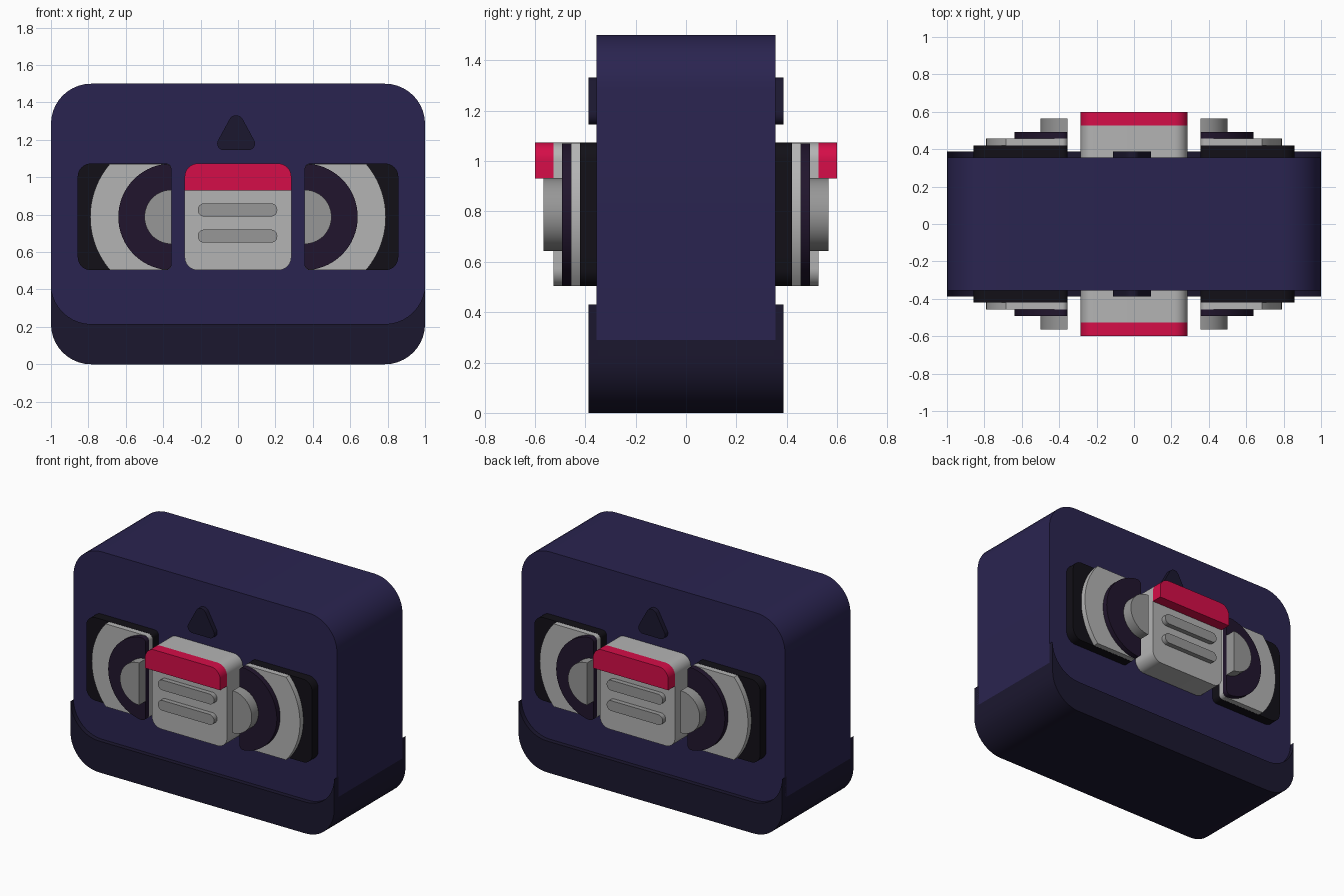
import bpy
import bmesh
from math import sin, cos, tan, asin, radians, pi
from mathutils import Vector

cube = bpy.data.objects.get("Cube")
if cube:
    bpy.data.objects.remove(cube)


def material(name, code):
    """Material from an sRGB hex colour."""
    rgb = [int(code[i:i + 2], 16) / 255 for i in (0, 2, 4)]
    colour = [c / 12.92 if c < 0.04 else ((c + 0.055) / 1.055) ** 2.4 for c in rgb] + [1]
    mat = bpy.data.materials.new(name)
    mat.use_nodes = True
    mat.diffuse_color = colour
    mat.node_tree.nodes["Principled BSDF"].inputs["Base Color"].default_value = colour
    return mat


indigo = material("indigo", "2A2450")
navy = material("dark_navy", "1B172F")
black = material("black", "121017")
light = material("light_grey", "B4B4B4")
grey = material("mid_grey", "979797")
plum = material("plum", "21152D")
red = material("red", "D50D48")


def fillet(corners, steps=10):
    """Round each (x, z, radius) corner of a closed outline."""
    out = []
    for i, (x, z, r) in enumerate(corners):
        p = Vector((x, z))
        if r == 0:
            out.append(p)
            continue
        a = (Vector(corners[i - 1][:2]) - p).normalized()
        b = (Vector(corners[(i + 1) % len(corners)][:2]) - p).normalized()
        half = a.angle(b) / 2
        centre = p + (a + b).normalized() * (r / sin(half))
        start = p + a * (r / tan(half)) - centre
        end = p + b * (r / tan(half)) - centre
        sweep = pi - 2 * half
        for k in range(steps + 1):
            t = k / steps
            out.append(centre + (start * sin((1 - t) * sweep) + end * sin(t * sweep)) / sin(sweep))
    return out


def box(x0, x1, z0, z1, bl, br, tr, tl):
    """Rectangle outline with four corner radii."""
    return [(x0, z0, bl), (x1, z0, br), (x1, z1, tr), (x0, z1, tl)]


def extrude(name, corners, y0, y1, mat, mirror_x=False, mirror_y=True):
    """Extrude an x-z outline along y, optionally mirrored."""
    bm = bmesh.new()
    face = bm.faces.new([bm.verts.new((p.x, y0, p.y)) for p in fillet(corners)])
    new = bmesh.ops.extrude_face_region(bm, geom=[face])["geom"]
    verts = [v for v in new if isinstance(v, bmesh.types.BMVert)]
    bmesh.ops.translate(bm, verts=verts, vec=(0, y1 - y0, 0))
    bmesh.ops.remove_doubles(bm, verts=bm.verts, dist=0.0002)
    bmesh.ops.recalc_face_normals(bm, faces=bm.faces)
    mesh = bpy.data.meshes.new(name)
    bm.to_mesh(mesh)
    bm.free()
    mesh.materials.append(mat)
    obj = bpy.data.objects.new(name, mesh)
    bpy.context.collection.objects.link(obj)
    bpy.ops.object.select_all(action="DESELECT")
    obj.select_set(True)
    bpy.context.view_layer.objects.active = obj
    bpy.ops.object.shade_smooth_by_angle(angle=radians(30))
    if mirror_x or mirror_y:
        mod = obj.modifiers.new("Mirror", "MIRROR")
        mod.use_axis = (mirror_x, mirror_y, False)
        mod.use_mirror_merge = False
    return obj


# Shell: upper body, dark base and its raised lips
DEPTH, LIP, R = 0.355, 0.387, 0.215
extrude("body", box(-1, 1, R, 1.5, 0.075, 0.075, R, R), -DEPTH, DEPTH, indigo, mirror_y=False)
extrude("base", box(-1, 1, 0, 0.29, R, R, 0, 0), -0.35, 0.35, navy, mirror_y=False)
lip = [(-1, 2 * R, 0), (-1, 0, R), (1, 0, R), (1, 2 * R, 0), (1, R, R), (-1, R, R)]
extrude("base_lip", lip, -LIP, -0.34, navy)

# Arrow mark above the centre
arrow = [(-0.135, 1.145, 0.035), (0.115, 1.145, 0.035), (-0.01, 1.375, 0.04)]
extrude("arrow", arrow, -LIP, -0.3, navy)

# Side windows
IN, OUT, BOTTOM, TOP = 0.355, 0.857, 0.503, 1.073
MID, HALF = (BOTTOM + TOP) / 2, (TOP - BOTTOM) / 2
window = box(IN, OUT, BOTTOM, TOP, 0.03, 0.07, 0.07, 0.03)
extrude("window", window, -0.42, -0.3, black, mirror_x=True)


def reel(radius, limit, half, corner, steps=28):
    """Half disc on the window's inner edge, cut off at the half height."""
    arc = [limit * (2 * k / steps - 1) for k in range(steps + 1)]
    outline = [(IN + radius * cos(a), MID + radius * sin(a), 0) for a in arc]
    if corner:
        outline += [(IN, MID + half, corner), (IN, MID - half, corner)]
    return outline


# Stacked reel layers
cut = HALF - 0.001
extrude("reel_ring", reel(0.435, asin(cut / 0.435), cut, 0.03), -0.457, -0.42, light, mirror_x=True)
extrude("reel_core", reel(HALF, radians(80), HALF, 0.03), -0.493, -0.457, plum, mirror_x=True)
extrude("reel_hub", reel(0.145, radians(90), 0.145, 0), -0.565, -0.493, grey, mirror_x=True)

# Centre label with red cap and two bars
SIDE = 0.285
extrude("label", box(-SIDE, SIDE, BOTTOM, TOP, 0.07, 0.07, 0.07, 0.07), -0.527, -0.3, light)
extrude("label_cap", box(-SIDE, SIDE, 0.93, TOP, 0, 0, 0.07, 0.07), -0.6, -0.527, red)
for name, z in (("lower_bar", 0.685), ("upper_bar", 0.825)):
    bar = box(-0.215, 0.21, z - 0.035, z + 0.035, 0.034, 0.034, 0.034, 0.034)
    extrude(name, bar, -0.56, -0.527, grey)
